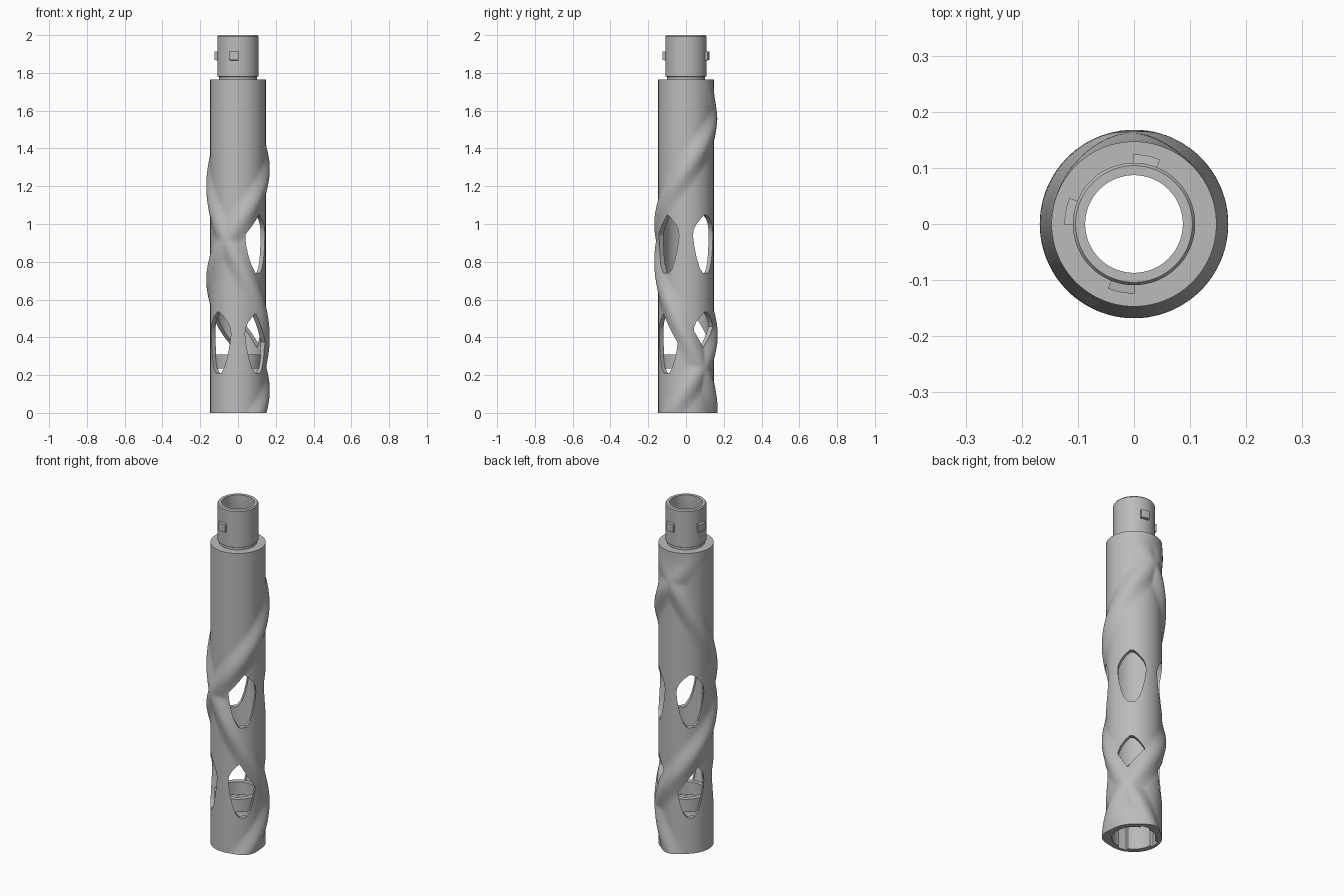
import bpy, bmesh
from math import sin, cos, radians, degrees, pi, sqrt
from mathutils import Vector

if "Cube" in bpy.data.objects:
    bpy.data.objects.remove(bpy.data.objects["Cube"])

BODY_R, BODY_TOP, RIDGE_H, SEGS = 0.147, 1.765, 0.021, 128
# Two opposite-handed helices: height at angle 0, rise per degree, vertical half width
HELICES = [(1.29, 0.00325, 0.13), (2.0, -0.00444, 0.15)]

grey = bpy.data.materials.new("plain_grey")
grey.use_nodes = True
grey.diffuse_color = (0.5, 0.5, 0.5, 1)
grey.node_tree.nodes["Principled BSDF"].inputs["Base Color"].default_value = (0.5, 0.5, 0.5, 1)


def make_object(name, bm):
    bmesh.ops.recalc_face_normals(bm, faces=bm.faces)
    mesh = bpy.data.meshes.new(name)
    bm.to_mesh(mesh)
    bm.free()
    mesh.materials.append(grey)
    obj = bpy.data.objects.new(name, mesh)
    bpy.context.collection.objects.link(obj)
    return obj


def smooth(obj):
    bpy.ops.object.select_all(action="DESELECT")
    obj.select_set(True)
    bpy.context.view_layer.objects.active = obj
    bpy.ops.object.shade_smooth_by_angle(angle=radians(35))


def ridge(theta, z):
    """Height of the raised spiral bands above the body surface."""
    best = 0
    for z0, rise, half in HELICES:
        for turn in range(-2, 3):
            d = abs(z - z0 - rise * (theta + 360 * turn)) / half
            if d < 1:
                best = max(best, cos(d * pi / 2) ** 2)
    t = min(1, (BODY_TOP - z) / 0.25)
    return RIDGE_H * best * t * t * (3 - 2 * t)


def revolve(name, rows):
    """Revolve a closed section of (radius, height, has_ridge) rows."""
    bm = bmesh.new()
    rings = []
    for r, z, ridged in rows:
        ring = []
        for i in range(SEGS):
            th = 360 * i / SEGS
            rr = r + (ridge(th, z) if ridged else 0)
            ring.append(bm.verts.new((rr * cos(radians(th)), rr * sin(radians(th)), z)))
        rings.append(ring)
    for a, b in zip(rings, rings[1:] + rings[:1]):
        for i in range(SEGS):
            j = (i + 1) % SEGS
            bm.faces.new((a[i], a[j], b[j], b[i]))
    return make_object(name, bm)


def prism(bm, points, angle, near, far):
    """Extrude an outline of (sideways, height) points outwards at an angle."""
    a = radians(angle)
    out, side = Vector((cos(a), sin(a), 0)), Vector((-sin(a), cos(a), 0))
    ends = [[bm.verts.new(out * d + side * u + Vector((0, 0, z))) for u, z in points]
            for d in (near, far)]
    for end in ends:
        bm.faces.new(end)
    n = len(points)
    for i in range(n):
        j = (i + 1) % n
        bm.faces.new((ends[0][i], ends[0][j], ends[1][j], ends[1][i]))


def clip(points, z0, slope, sign):
    """Keep the part of an outline on one side of a sloping line."""
    result = []
    dist = [sign * (z - z0 - slope * u) for u, z in points]
    for i, (u, z) in enumerate(points):
        j = (i + 1) % len(points)
        if dist[i] >= 0:
            result.append((u, z))
        if dist[i] * dist[j] < 0:
            t = dist[i] / (dist[i] - dist[j])
            result.append((u + t * (points[j][0] - u), z + t * (points[j][1] - z)))
    return result


def window_outline(angle, low, high):
    """Pointed-top opening, trimmed where a spiral band passes."""
    half = [(0.25, 0.015), (0.52, 0.1), (0.75, 0.26), (0.93, 0.48), (1, 0.64),
            (0.97, 0.74), (0.8, 0.83), (0.45, 0.93), (0.12, 0.995)]
    shape = half + [(-u, v) for u, v in reversed(half)]
    pts = [(u * 0.074, low + v * (high - low)) for u, v in shape]
    mid = (low + high) / 2
    for z0, rise, _ in HELICES:
        for turn in range(-2, 3):
            centre = z0 + rise * (angle + 360 * turn)
            sign = 1 if centre < mid else -1
            pts = clip(pts, centre + sign * 0.105, degrees(rise) / BODY_R, sign)
    return pts


# Hollow body with spiral bands, neck and bottom socket in one section
steps = 160
section = [(BODY_R, BODY_TOP * i / steps, True) for i in range(steps + 1)]
section += [(r, z, False) for r, z in [
    (0.101, BODY_TOP), (0.101, 1.778), (0.109, 1.782), (0.109, 1.993), (0.104, 2),
    (0.087, 2), (0.087, 1.7), (0.12, 1.65), (0.12, 0.2), (0.115, 0.19), (0.115, 0)]]
body = revolve("spiral_tube_body", section)

# Windows and the three locking slots inside the socket
bm = bmesh.new()
for angle in (-45, 45, 135):
    prism(bm, window_outline(angle, 0.735, 1.05), angle, 0.085, 0.22)
for angle in (-135, -45, 45, 135):
    prism(bm, window_outline(angle, 0.205, 0.535), angle, 0.085, 0.22)
for angle in (80, 170, 260):
    prism(bm, [(-0.027, -0.02), (0.027, -0.02), (0.027, 0.18), (-0.027, 0.18)],
          angle, 0.09, 0.129)
cutter = make_object("opening_cutter", bm)
cutter.hide_render = True
cut = body.modifiers.new("openings", "BOOLEAN")
cut.operation, cut.solver, cut.object = "DIFFERENCE", "EXACT", cutter
bpy.context.view_layer.update()
carved = bpy.data.meshes.new_from_object(
    body.evaluated_get(bpy.context.evaluated_depsgraph_get()))
body.modifiers.clear()
body.data = carved
bpy.data.objects.remove(cutter)
smooth(body)

# Stop ring above the socket
smooth(revolve("socket_stop_ring", [
    (0.095, 0.235, False), (0.125, 0.235, False), (0.125, 0.31, False), (0.095, 0.31, False)]))

# Locking tabs round the neck
for n, start in enumerate((68, 158, 248)):
    bm = bmesh.new()
    loops = []
    for i in range(9):
        a = radians(start + 23 * i / 8)
        loops.append([bm.verts.new((r * cos(a), r * sin(a), z)) for r, z in
                      ((0.1, 1.865), (0.124, 1.868), (0.124, 1.912), (0.1, 1.915))])
    for a, b in zip(loops, loops[1:]):
        for k in range(4):
            bm.faces.new((a[k], a[(k + 1) % 4], b[(k + 1) % 4], b[k]))
    bm.faces.new(loops[0])
    bm.faces.new(loops[-1])
    smooth(make_object(f"locking_tab_{n + 1}", bm))
